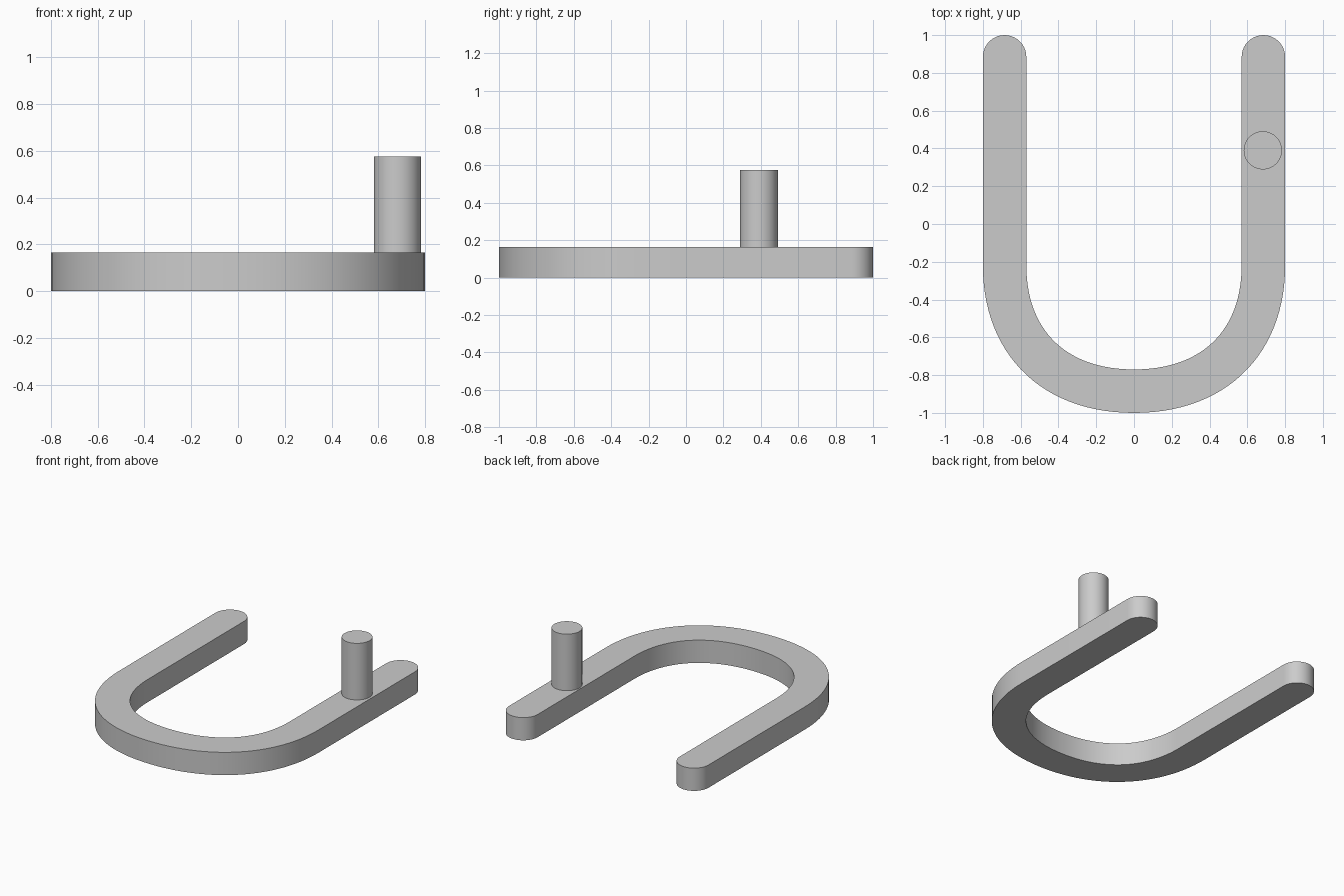
import bpy, bmesh, math
from mathutils import Vector
from mathutils.geometry import interpolate_bezier

if "Cube" in bpy.data.objects:
    bpy.data.objects.remove(bpy.data.objects["Cube"])

HALF_W, ARM_X, HEIGHT = 0.115, 0.685, 0.165

grey = bpy.data.materials.new("light grey")
grey.use_nodes = True
colour = (0.6, 0.6, 0.6, 1)
grey.diffuse_color = colour
grey.node_tree.nodes["Principled BSDF"].inputs["Base Color"].default_value = colour


def finish(obj, name):
    obj.name = obj.data.name = name
    obj.data.materials.append(grey)
    bpy.ops.object.select_all(action="DESELECT")
    obj.select_set(True)
    bpy.context.view_layer.objects.active = obj
    bpy.ops.object.shade_smooth_by_angle(angle=math.radians(35))


# Centre line of the bend, from the left arm to the middle of the front
bend = [Vector(p) for p in ((ARM_X, -0.22), (ARM_X, -0.62), (0.43, -0.885), (0, -0.885))]
path = interpolate_bezier(*bend, 28)
a, b, c, d = bend


def side(sign):
    """Half of one edge of the band, offset from the centre line."""
    points = []
    for i, p in enumerate(path):
        t = i / (len(path) - 1)
        tangent = ((b - a) * (1 - t) ** 2 + (c - b) * 2 * t * (1 - t) + (d - c) * t * t).normalized()
        points.append(p + sign * HALF_W * Vector((-tangent.y, tangent.x)))
    return points


# Rounded arm end, then the outer and inner edges, mirrored into a full outline
cap_y = 1 - HALF_W
cap = [Vector((ARM_X + HALF_W * math.cos(math.pi * i / 20),
               cap_y + HALF_W * math.sin(math.pi * i / 20))) for i in range(21)]
half = side(1)[::-1] + cap + side(-1)
mirrored = [Vector((-p.x, p.y)) for p in half[::-1]]
outline = half + mirrored[1:-1]

# U-shaped band
bm = bmesh.new()
base = bm.faces.new([bm.verts.new((p.x, p.y, 0)) for p in outline])
top = bmesh.ops.extrude_face_region(bm, geom=[base], use_keep_orig=True)["geom"]
bmesh.ops.translate(bm, verts=[v for v in top if isinstance(v, bmesh.types.BMVert)],
                    vec=(0, 0, HEIGHT))
bmesh.ops.recalc_face_normals(bm, faces=bm.faces)
mesh = bpy.data.meshes.new("u_band")
bm.to_mesh(mesh)
bm.free()
band = bpy.data.objects.new("u_band", mesh)
bpy.context.collection.objects.link(band)
finish(band, "u_band")

# Upright peg on the left arm
PEG_TOP = 0.575
bpy.ops.mesh.primitive_cylinder_add(vertices=48, radius=0.101, depth=PEG_TOP - HEIGHT,
                                    location=(0.682, 0.39, (PEG_TOP + HEIGHT) / 2))
finish(bpy.context.object, "peg")
